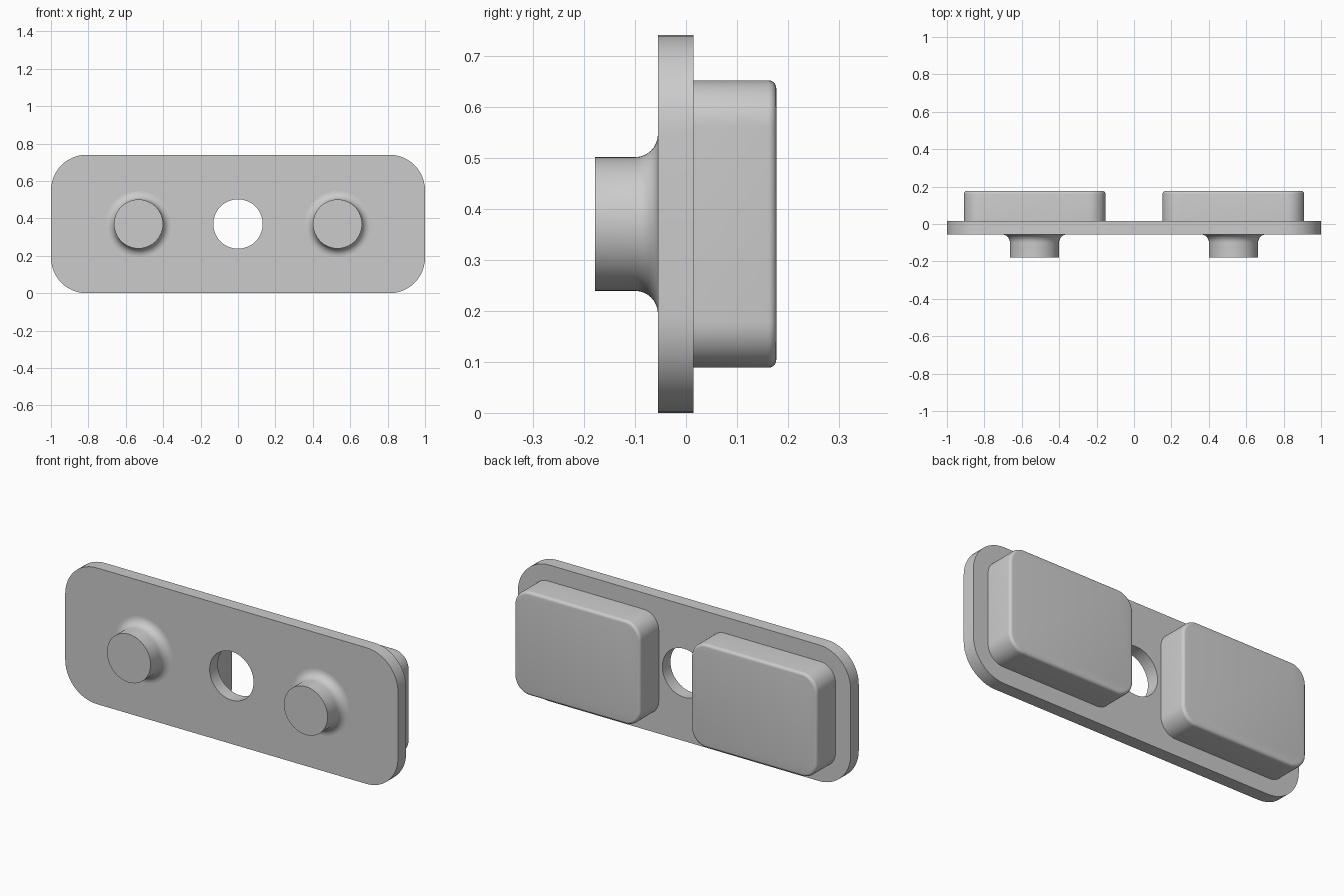
import bpy, bmesh, math
from math import sin, cos, pi

if "Cube" in bpy.data.objects:
    bpy.data.objects.remove(bpy.data.objects["Cube"])

CZ = 0.37                      # height of the centre line
FRONT, BACK = -0.055, 0.015    # plate faces along y

grey = bpy.data.materials.new("grey")
grey.diffuse_color = (0.6, 0.6, 0.6, 1)
grey.use_nodes = True
grey.node_tree.nodes["Principled BSDF"].inputs["Base Color"].default_value = grey.diffuse_color


def circle(cx, r, n=64):
    return [(cx + r * cos(2 * pi * i / n), CZ + r * sin(2 * pi * i / n)) for i in range(n)]


def rounded_rect(cx, hw, hh, r, n=12):
    pts = []
    for k, (sx, sz) in enumerate([(1, 1), (-1, 1), (-1, -1), (1, -1)]):
        for i in range(n + 1):
            a = (k + i / n) * pi / 2
            pts.append((cx + sx * (hw - r) + r * cos(a), CZ + sz * (hh - r) + r * sin(a)))
    return pts


def add_loop(bm, pts, y):
    return [bm.verts.new((x, y, z)) for x, z in pts]


def bridge(bm, a, b):
    n = len(a)
    for i in range(n):
        bm.faces.new((a[i], a[(i + 1) % n], b[(i + 1) % n], b[i]))


def finish(bm, name):
    bmesh.ops.recalc_face_normals(bm, faces=bm.faces)
    mesh = bpy.data.meshes.new(name)
    bm.to_mesh(mesh)
    bm.free()
    mesh.materials.append(grey)
    ob = bpy.data.objects.new(name, mesh)
    bpy.context.collection.objects.link(ob)
    bpy.ops.object.select_all(action='DESELECT')
    ob.select_set(True)
    bpy.context.view_layer.objects.active = ob
    bpy.ops.object.shade_smooth_by_angle(angle=math.radians(35))


def loft(name, layers):
    """Closed solid through (points, y) layers."""
    bm = bmesh.new()
    loops = [add_loop(bm, p, y) for p, y in layers]
    for a, b in zip(loops, loops[1:]):
        bridge(bm, a, b)
    bm.faces.new(loops[0])
    bm.faces.new(loops[-1])
    finish(bm, name)


# Base plate with a round centre hole
bm = bmesh.new()
sides = []
for y in (FRONT, BACK):
    rings = [add_loop(bm, rounded_rect(0, 1.0, 0.37, 0.19), y), add_loop(bm, circle(0, 0.132), y)]
    edges = [bm.edges.new((r[i], r[(i + 1) % len(r)])) for r in rings for i in range(len(r))]
    bmesh.ops.triangle_fill(bm, edges=edges, use_beauty=True)
    sides.append(rings)
for a, b in zip(*sides):
    bridge(bm, a, b)
finish(bm, "base_plate")

for side, sx in (("left", -1), ("right", 1)):
    # Round peg with a flared root
    f, steps = 0.045, 8
    layers = [(circle(sx * 0.532, 0.131), -0.178)]
    for i in range(steps + 1):
        a = i / steps * pi / 2
        layers.append((circle(sx * 0.532, 0.131 + f * (1 - cos(a))), FRONT - f + f * sin(a)))
    loft(side + "_peg", layers)

    # Rounded pad with a softened rear edge
    e, steps = 0.016, 5
    layers = [(rounded_rect(sx * 0.531, 0.378, 0.2815, 0.09), BACK)]
    for i in range(steps + 1):
        a = i / steps * pi / 2
        d = e * (1 - cos(a))
        layers.append((rounded_rect(sx * 0.531, 0.378 - d, 0.2815 - d, 0.09 - d), 0.177 - e + e * sin(a)))
    loft(side + "_pad", layers)
